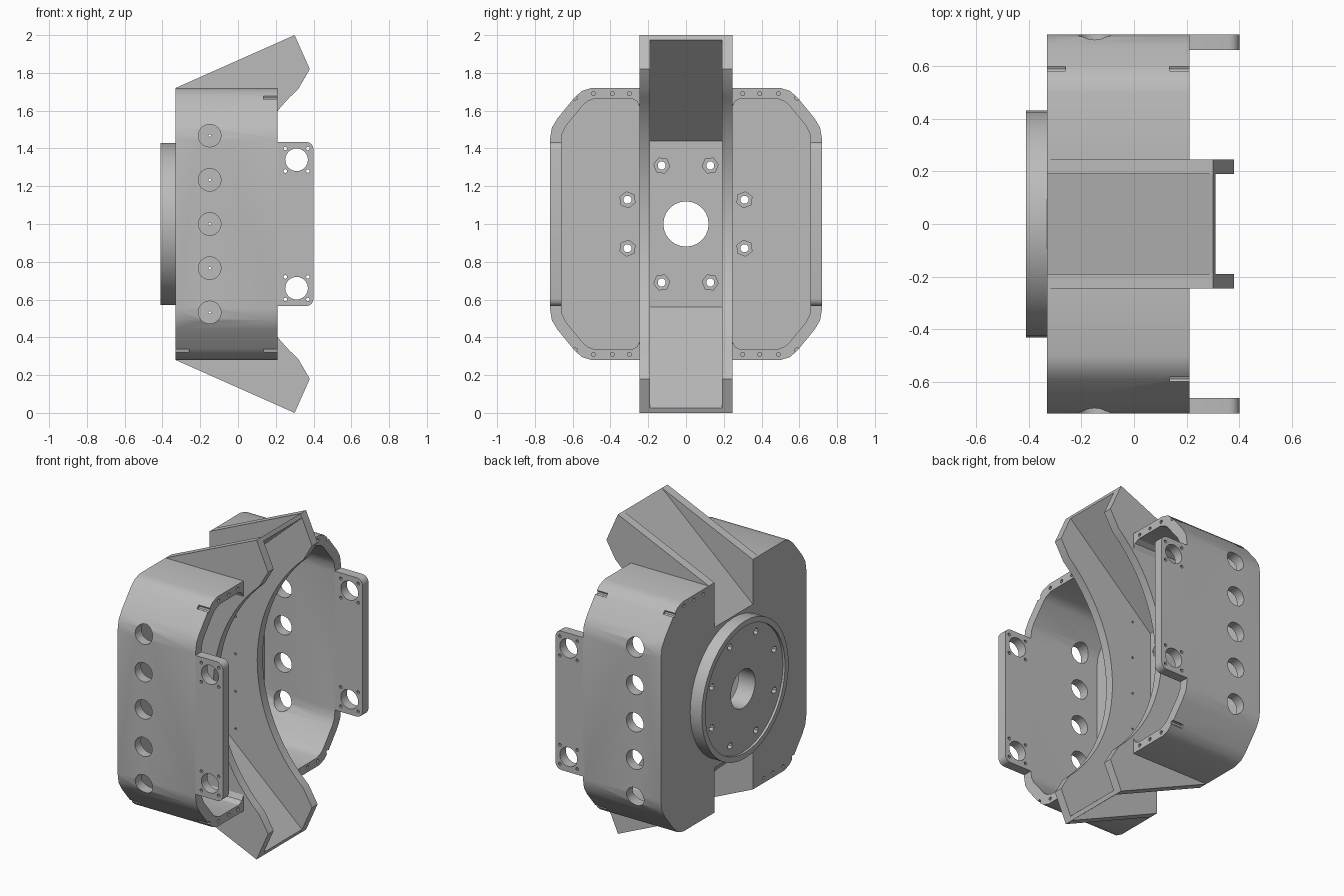
import bpy, bmesh, math
from math import sin, cos, pi

cube = bpy.data.objects.get("Cube")
if cube:
    bpy.data.objects.remove(cube)

grey = bpy.data.materials.new("plain grey")
grey.use_nodes = True
GREY = (0.5, 0.5, 0.5, 1)
grey.diffuse_color = GREY
grey.node_tree.nodes["Principled BSDF"].inputs["Base Color"].default_value = GREY


def add_prism(bm, pts, axis, lo, hi):
    """Extrude a 2D outline, (y, z) along x or (x, z) along y."""
    def place(p, a):
        return (a, p[0], p[1]) if axis == "x" else (p[0], a, p[1])
    low = [bm.verts.new(place(p, lo)) for p in pts]
    high = [bm.verts.new(place(p, hi)) for p in pts]
    bm.faces.new(low)
    bm.faces.new(high)
    n = len(pts)
    for i in range(n):
        j = (i + 1) % n
        bm.faces.new((low[i], low[j], high[j], high[i]))


def circle(u, z, r, n=24, turn=0.0):
    return [(u + r * cos(turn + 2 * pi * i / n), z + r * sin(turn + 2 * pi * i / n)) for i in range(n)]


def build(name, prisms):
    bm = bmesh.new()
    for prism in prisms:
        add_prism(bm, *prism)
    bmesh.ops.recalc_face_normals(bm, faces=bm.faces)
    mesh = bpy.data.meshes.new(name)
    bm.to_mesh(mesh)
    bm.free()
    mesh.materials.append(grey)
    obj = bpy.data.objects.new(name, mesh)
    bpy.context.collection.objects.link(obj)
    return obj


def cut(obj, prisms):
    """Subtract the prisms from the object and bake the result."""
    cutter = build("cutter", prisms)
    cutter.hide_render = True
    mod = obj.modifiers.new("cut", "BOOLEAN")
    mod.operation, mod.solver, mod.object = "DIFFERENCE", "EXACT", cutter
    graph = bpy.context.evaluated_depsgraph_get()
    baked = bpy.data.meshes.new_from_object(obj.evaluated_get(graph))
    obj.modifiers.clear()
    obj.data = baked
    bpy.data.objects.remove(cutter)


def both(top):
    """Continue an upper outline with its reflection about mid height."""
    return top + [(u, 2 - z) for u, z in reversed(top)]


def flip(pts, side):
    return [(u * side, z) for u, z in pts]


BACK, FLOOR, RIM, TAB = -0.33, -0.28, 0.21, 0.40
IN, OUT = 0.19, 0.245
parts = []

# Outlines of the side shells
outer = both([(OUT, 1.72), (0.5, 1.72), (0.55, 1.705), (0.59, 1.67),
              (0.68, 1.56), (0.71, 1.51), (0.72, 1.45)])
inner = both([(OUT, 1.62), (0.26, 1.65), (0.29, 1.665), (0.48, 1.665), (0.52, 1.65),
              (0.545, 1.63), (0.635, 1.52), (0.655, 1.48), (0.66, 1.43)])

# Bolt circle shared by the floors, web and hub disc
bolts = [(0.335 * cos(a), 1 + 0.335 * sin(a), a) for a in [pi / 8 + pi / 4 * k for k in range(8)]]
through = [(circle(y, z, 0.022, 8, a), "x", -0.5, -0.1) for y, z, a in bolts]
pockets = [(circle(y, z, 0.043, 6, a), "x", -0.305, -0.1) for y, z, a in bolts]
bore = [(circle(0, 1, 0.12), "x", -0.5, -0.1)]

hole_heights = [1 + 0.234 * k for k in range(-2, 3)]

# Rounded mounting tab outline
tab = [(RIM - 0.01, 1.435)] + [(0.36 + 0.04 * sin(a), 1.395 + 0.04 * cos(a))
                               for a in [pi / 8 * k for k in range(5)]]
tab = both(tab)

# Flange outline: sloped horn outside, wide arc inside
R = 0.96
arc = [(R - R * cos(a), 1 + R * sin(a)) for a in [0.84 * (1 - k / 12) for k in range(12)]]
flange = both([(BACK, 1.72), (0.30, 2.0), (0.38, 1.82)] + arc)
flange = flange[:3 + len(arc)] + [(0, 1)] + flange[3 + len(arc):]

for side, label in ((1, "back"), (-1, "front")):
    # Curved wall of the shell
    shell = build(label + "_shell", [(flip(outer + inner[::-1], side), "x", BACK, RIM)])
    wall = sorted((side * 0.6, side * 0.8))
    cut(shell, [(circle(-0.15, z, 0.06), "y", *wall) for z in hole_heights])
    # Screw holes in the rim, and at the closed end on one corner
    screws = []
    for up in (1, -1):
        spots = [(0.3, 0.69, 0.011), (0.39, 0.69, 0.011), (0.49, 0.69, 0.011), (0.588, 0.668, 0.013)]
        for y, h, r in spots:
            ring = circle(side * y, 1 + up * h, r, 8)
            screws.append((ring, "x", 0.135, 0.25))
            if up == side:
                screws.append((ring, "x", -0.4, -0.26))
    cut(shell, screws)
    parts.append(shell)

    # Mounting tab with two large holes and screw holes around them
    plate = build(label + "_tab", [(tab, "y", *sorted((side * 0.66, side * 0.72)))])
    holes = []
    for z in (0.66, 1.34):
        holes.append((circle(0.31, z, 0.06), "y", *wall))
        for sx in (-1, 1):
            for sz in (-1, 1):
                holes.append((circle(0.31 + sx * 0.06, z + sz * 0.06, 0.01, 8), "y", *wall))
    cut(plate, holes)
    parts.append(plate)

    # Floor of the shell
    floor = build(label + "_floor", [(flip(inner, side), "x", BACK, FLOOR)])
    cut(floor, pockets)
    cut(floor, through)
    parts.append(floor)

    # Flange along the central channel
    rib = build(label + "_flange", [(flange, "y", *sorted((side * IN, side * OUT)))])
    cut(rib, [(circle(-0.15, z, 0.007, 8), "y", *sorted((side * 0.1, side * 0.3))) for z in hole_heights])
    parts.append(rib)

# Bent web between the flanges
web_out = both([(0.30, 2.0), (BACK, 1.44)])
web_in = both([(0.31, 1.975), (FLOOR, 1.44)])
web = build("channel_web", [(web_out + web_in[::-1], "y", -IN, IN)])
cut(web, pockets)
cut(web, through + bore)
parts.append(web)

# Hub disc with a shallow recess
disc = build("hub_disc", [(circle(0, 1, 0.43, 40), "x", -0.41, BACK)])
cut(disc, [(circle(0, 1, 0.395, 40), "x", -0.5, -0.395)])
cut(disc, through + bore)
parts.append(disc)

# Smooth curved walls and keep the hard edges
bpy.ops.object.select_all(action="DESELECT")
for obj in parts:
    obj.select_set(True)
bpy.context.view_layer.objects.active = parts[0]
bpy.ops.object.shade_smooth_by_angle(angle=math.radians(25))
